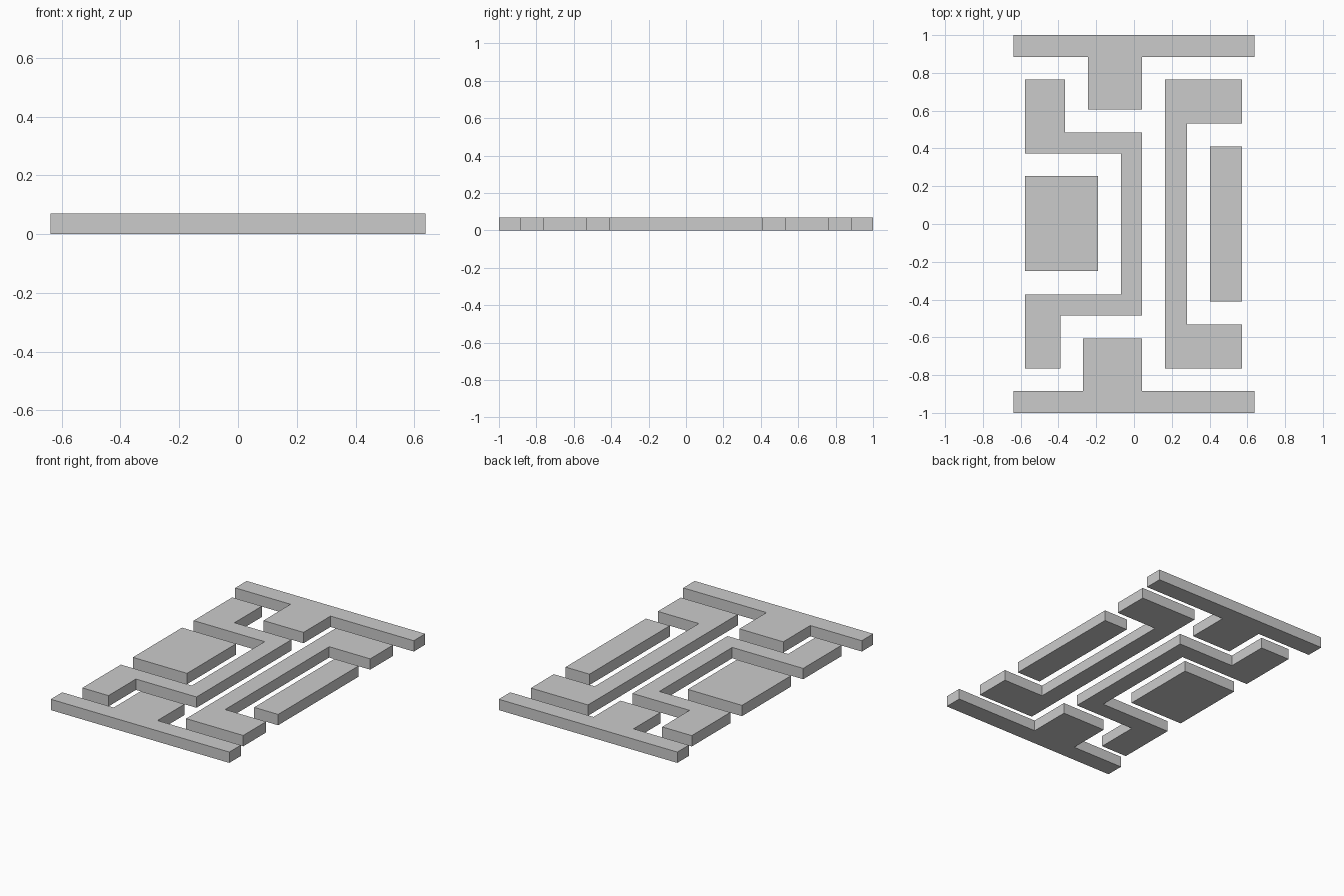
import bpy
import bmesh

cube = bpy.data.objects.get("Cube")
if cube:
    bpy.data.objects.remove(cube, do_unlink=True)

THICKNESS = 0.07

grey = bpy.data.materials.new("light_grey")
grey.use_nodes = True
colour = (0.6, 0.6, 0.6, 1)
grey.diffuse_color = colour
grey.node_tree.nodes["Principled BSDF"].inputs["Base Color"].default_value = colour


def slab(name, outline):
    """Extrude a flat outline upward from the ground."""
    bm = bmesh.new()
    base = bm.faces.new([bm.verts.new((x, y, 0)) for x, y in outline])
    top = bmesh.ops.extrude_face_region(bm, geom=[base], use_keep_orig=True)
    verts = [v for v in top["geom"] if isinstance(v, bmesh.types.BMVert)]
    bmesh.ops.translate(bm, vec=(0, 0, THICKNESS), verts=verts)
    bmesh.ops.recalc_face_normals(bm, faces=bm.faces)
    mesh = bpy.data.meshes.new(name)
    bm.to_mesh(mesh)
    bm.free()
    mesh.materials.append(grey)
    obj = bpy.data.objects.new(name, mesh)
    bpy.context.collection.objects.link(obj)
    return obj


def block(name, x0, x1, y0, y1):
    return slab(name, [(x0, y0), (x1, y0), (x1, y1), (x0, y1)])


def end_bar(name, side, stem_left):
    """T-shaped bar at the back (side 1) or front (side -1)."""
    half, stem_right = 0.638, 0.043
    outer, inner, tip = side * 1.0, side * 0.883, side * 0.607
    slab(name, [(-half, outer), (half, outer), (half, inner),
                (stem_right, inner), (stem_right, tip),
                (stem_left, tip), (stem_left, inner), (-half, inner)])


# T-shaped end bars
end_bar("back_bar", 1, -0.243)
end_bar("front_bar", -1, -0.27)

# Stepped bracket around the left-hand block in plan
edge, end, outer, inner = -0.577, 0.765, 0.485, 0.372
slab("stepped_bracket", [
    (edge, end), (-0.365, end), (-0.365, outer), (0.043, outer),
    (0.043, -outer), (-0.39, -outer), (-0.39, -end), (edge, -end),
    (edge, -inner), (-0.07, -inner), (-0.07, inner), (edge, inner)])

# C-shaped bracket around the narrow block
left, mid, right, notch = 0.165, 0.28, 0.573, 0.531
slab("c_bracket", [
    (left, end), (right, end), (right, notch), (mid, notch),
    (mid, -notch), (right, -notch), (right, -end), (left, -end)])

# Free-standing blocks
block("wide_block", edge, -0.19, -0.249, 0.253)
block("narrow_block", 0.402, right, -0.409, 0.411)
